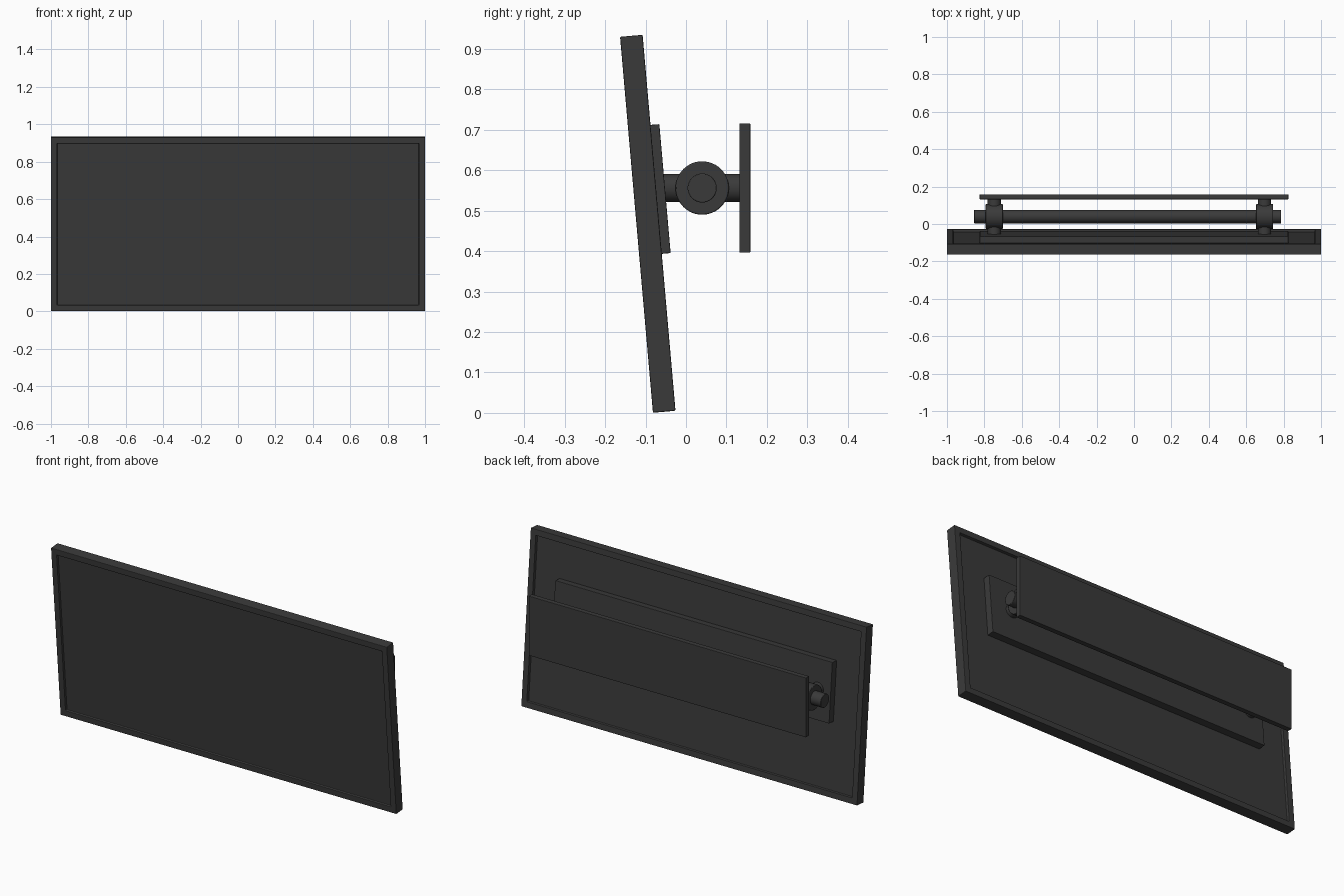
import bpy, bmesh, math
from mathutils import Matrix, Vector

if "Cube" in bpy.data.objects:
    bpy.data.objects.remove(bpy.data.objects["Cube"])

TILT = Matrix.Translation((0, -0.0945, 0.4675)) @ Matrix.Rotation(math.radians(5), 4, 'X')
dark = bpy.data.materials.new("dark_grey")
dark.diffuse_color = (0.042, 0.042, 0.042, 1)
dark.use_nodes = True
dark.node_tree.nodes["Principled BSDF"].inputs["Base Color"].default_value = dark.diffuse_color


def finish(bm, name, matrix=Matrix(), bevel=0.0, smooth=False):
    bmesh.ops.recalc_face_normals(bm, faces=bm.faces)
    me = bpy.data.meshes.new(name)
    bm.to_mesh(me)
    bm.free()
    ob = bpy.data.objects.new(name, me)
    bpy.context.collection.objects.link(ob)
    ob.matrix_world = matrix
    me.materials.append(dark)
    if bevel:
        m = ob.modifiers.new("bevel", 'BEVEL')
        m.width, m.segments = bevel, 2
    if smooth:
        bpy.ops.object.select_all(action='DESELECT')
        bpy.context.view_layer.objects.active = ob
        ob.select_set(True)
        bpy.ops.object.shade_smooth_by_angle(angle=math.radians(35))
    return ob


def box_mesh(lo, hi):
    lo, hi = Vector(lo), Vector(hi)
    bm = bmesh.new()
    bmesh.ops.create_cube(bm, size=1, matrix=Matrix.Translation((lo + hi) / 2)
                          @ Matrix.Diagonal((*(hi - lo), 1)))
    return bm


def cylinder(name, start, end, radius, bevel=0.0):
    a, b = Vector(start), Vector(end)
    bm = bmesh.new()
    rot = (b - a).to_track_quat('Z', 'Y').to_matrix().to_4x4()
    bmesh.ops.create_cone(bm, cap_ends=True, segments=48, radius1=radius, radius2=radius,
                          depth=(b - a).length, matrix=Matrix.Translation((a + b) / 2) @ rot)
    ob = finish(bm, name, smooth=True)
    if bevel:
        m = ob.modifiers.new("bevel", 'BEVEL')
        m.width, m.segments = bevel, 2
    return ob


# Tilted display panel, recessed on front and back
bm = box_mesh((-1, -0.028, -0.4665), (1, 0.028, 0.4665))
bm.normal_update()
for side, depth in ((-1, 0.012), (1, 0.015)):
    face = next(f for f in bm.faces if f.normal.y * side > 0.9)
    bmesh.ops.inset_region(bm, faces=[face], thickness=0.046)
    # second inset gives the recess its upright wall
    bmesh.ops.inset_region(bm, faces=[face], thickness=0.0005)
    bmesh.ops.translate(bm, verts=face.verts, vec=(0, -side * depth, 0))
finish(bm, "display_panel", TILT, bevel=0.003)

# Mounting plate on the back of the panel
finish(box_mesh((-0.825, 0.01, 0.083 - 0.16), (0.825, 0.05, 0.083 + 0.16)),
       "panel_plate", TILT, bevel=0.002)

# Wall plate
finish(box_mesh((-0.825, 0.132, 0.396), (0.825, 0.159, 0.716)), "wall_plate", bevel=0.002)

# Pivot tube
cylinder("pivot_tube", (-0.855, 0.04, 0.556), (0.787, 0.04, 0.556), 0.036, 0.002)

# Collars around the tube, and the stubs joining them to both plates
for side, x in (("left", -0.747), ("right", 0.698)):
    cylinder(side + "_collar", (x - 0.046, 0.04, 0.556), (x + 0.046, 0.04, 0.556), 0.066, 0.003)
    cylinder(side + "_stub", (x, -0.058, 0.556), (x, 0.135, 0.556), 0.035)
